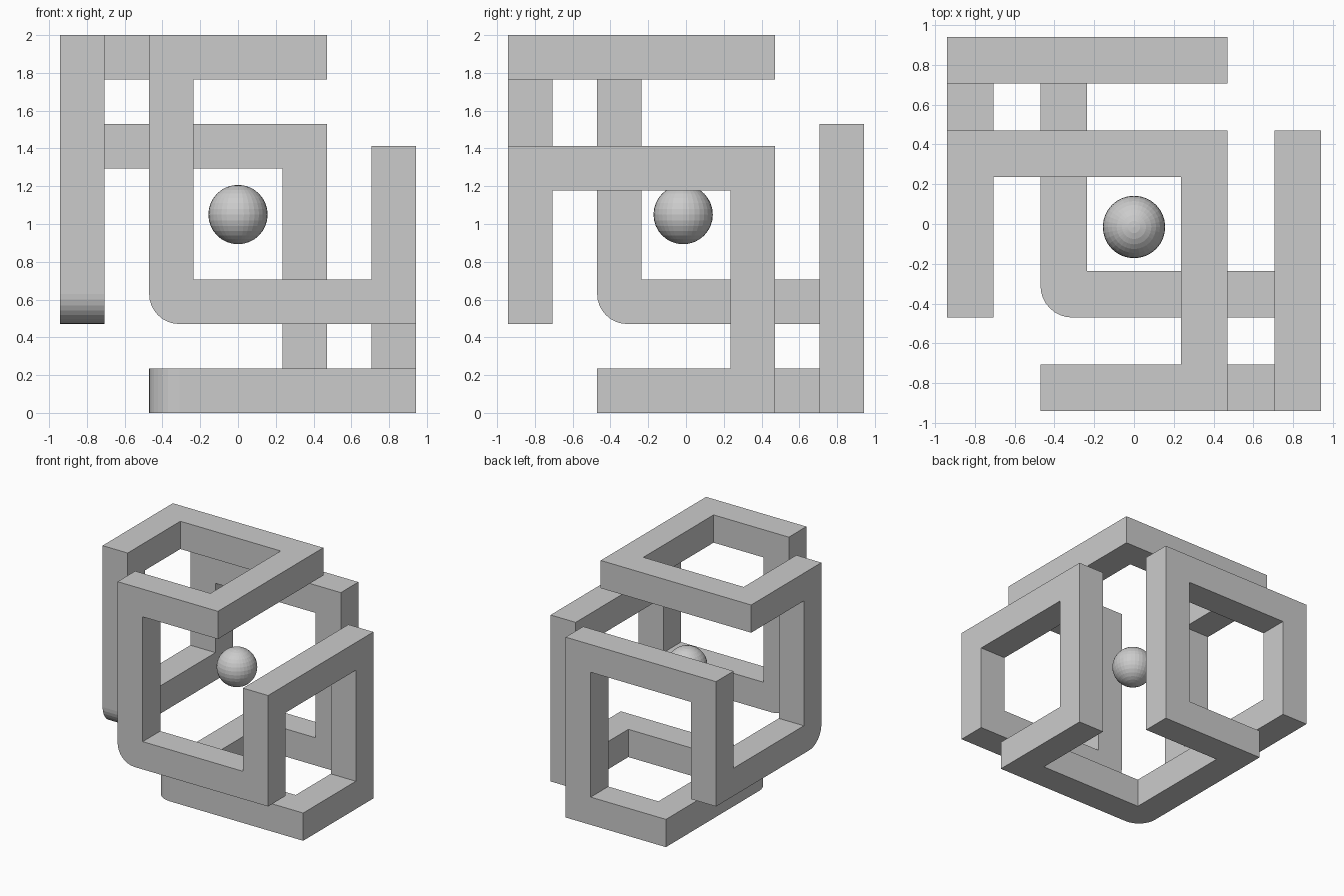
import bpy, bmesh
from mathutils import Vector

if "Cube" in bpy.data.objects:
    bpy.data.objects.remove(bpy.data.objects["Cube"])

U = 2 / 8.5  # bar thickness

# Corner centres of the single closed path, in bar widths
path = [Vector(p) for p in [
    (-3.5, -1.5, 8), (-3.5, 1.5, 8), (1.5, 1.5, 8), (1.5, -3.5, 8), (-1.5, -3.5, 8),
    (-1.5, -3.5, 2.5), (3.5, -3.5, 2.5), (3.5, -3.5, 5.5), (3.5, 1.5, 5.5), (3.5, 1.5, .5),
    (3.5, -1.5, .5), (-1.5, -1.5, .5), (-1.5, 3.5, .5), (1.5, 3.5, .5), (1.5, 3.5, 6),
    (-3.5, 3.5, 6), (-3.5, 3.5, 2.5), (-3.5, -1.5, 2.5)]]
rounded = {5, 11, 17}
count = len(path)

# Square frame: a mitred ring of four points at every corner
bm = bmesh.new()
rings, outer = [], []
for i, p in enumerate(path):
    d1 = (p - path[i - 1]).normalized()
    d2 = (path[(i + 1) % count] - p).normalized()
    n = d1.cross(d2)
    ring = []
    for s, t in ((1, 1), (1, -1), (-1, -1), (-1, 1)):
        off = (d1 - d2) * s * .5 + n * t * .5
        ring.append((bm.verts.new((p + off) * U), off))
    rings.append(ring)
    if i in rounded:
        outer.append((ring[0][0], ring[1][0]))

# Join neighbouring rings by matching cross-section corners
for i in range(count):
    j = (i + 1) % count
    d = (path[j] - path[i]).normalized()
    a = Vector((d.y, d.z, d.x))
    b = d.cross(a)

    def pick(ring, sa, sb):
        return next(v for v, o in ring if o.dot(a) * sa > 0 and o.dot(b) * sb > 0)

    quad = [(1, 1), (-1, 1), (-1, -1), (1, -1)]
    for k in range(4):
        c, e = quad[k], quad[(k + 1) % 4]
        bm.faces.new((pick(rings[i], *c), pick(rings[i], *e),
                      pick(rings[j], *e), pick(rings[j], *c)))

# Clean the mitre lines, then round three outer corners
bmesh.ops.recalc_face_normals(bm, faces=bm.faces[:])
bmesh.ops.dissolve_limit(bm, angle_limit=.02, verts=bm.verts[:], edges=bm.edges[:])
edges = [bm.edges.get(pair) for pair in outer]
bmesh.ops.bevel(bm, geom=[e for e in edges if e], offset=.16, offset_type='OFFSET',
                segments=8, profile=.5, affect='EDGES')
mesh = bpy.data.meshes.new("looped_frame")
bm.to_mesh(mesh)
bm.free()
frame = bpy.data.objects.new("looped_frame", mesh)
bpy.context.collection.objects.link(frame)

# Faceted ball floating in the middle
bpy.ops.mesh.primitive_uv_sphere_add(segments=32, ring_count=16, radius=.157,
                                     location=(0, -.015, 1.05))
bpy.context.object.name = "centre_ball"
